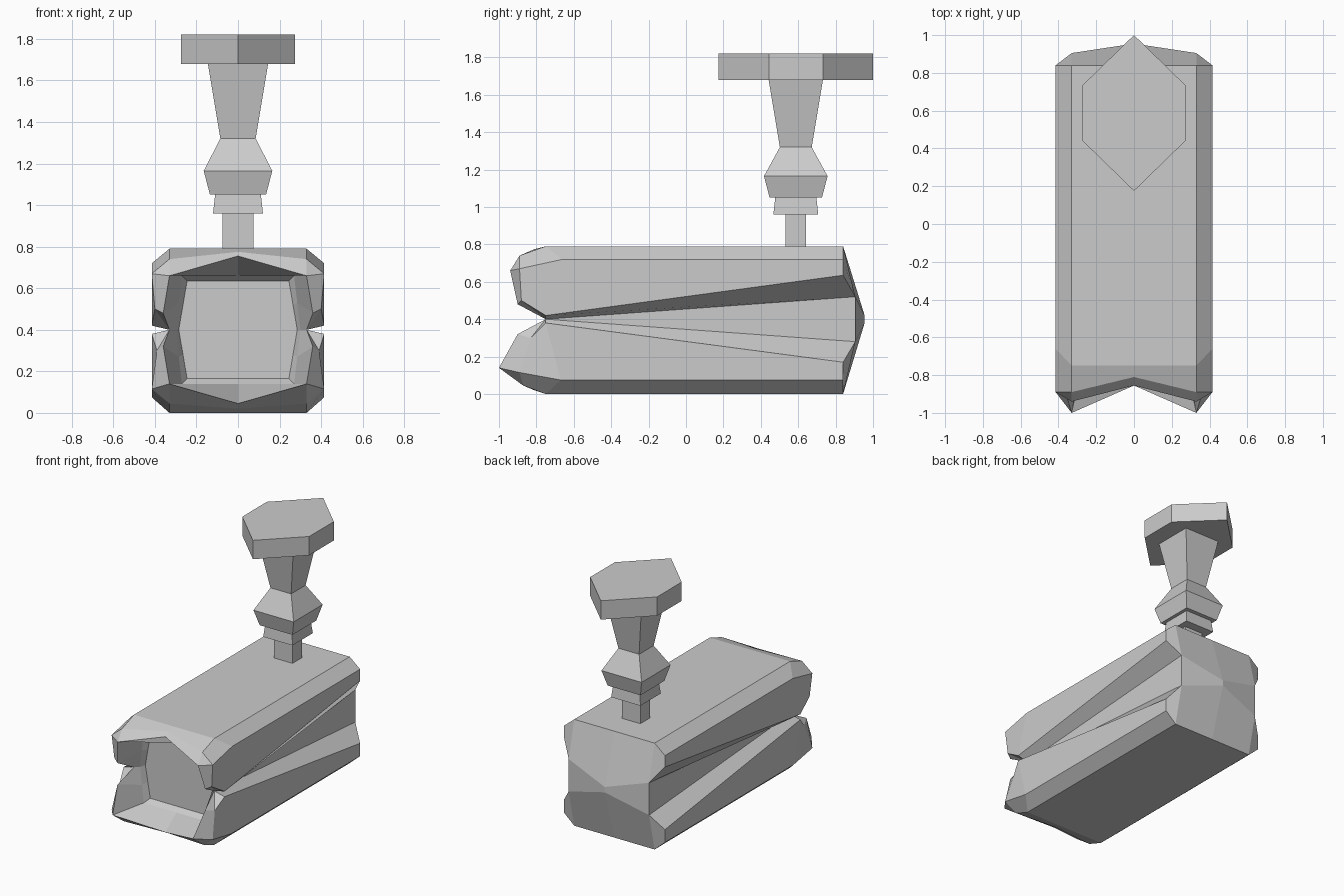
import bpy, bmesh

if "Cube" in bpy.data.objects:
    bpy.data.objects.remove(bpy.data.objects["Cube"])


def finish(name, bm):
    bmesh.ops.remove_doubles(bm, verts=bm.verts[:], dist=0.001)
    bmesh.ops.recalc_face_normals(bm, faces=bm.faces[:])
    me = bpy.data.meshes.new(name)
    bm.to_mesh(me)
    bm.free()
    ob = bpy.data.objects.new(name, me)
    bpy.context.collection.objects.link(ob)
    return ob


def bridge(bm, a, b, closed):
    n = len(a)
    for i in range(n if closed else n - 1):
        j = (i + 1) % n
        bm.faces.new((a[i], a[j], b[j], b[i]))


def loft(name, rings):
    bm = bmesh.new()
    vs = [[bm.verts.new(p) for p in r] for r in rings]
    for a, b in zip(vs, vs[1:]):
        bridge(bm, a, b, True)
    bm.faces.new(vs[0])
    bm.faces.new(vs[-1])
    return finish(name, bm)


# Body: half sections from bottom centre to top centre, back to mouth
back = [(0, .84, 0), (.33, .84, 0), (.415, .84, .075), (.415, .84, .17), (.33, .905, .28),
        (.33, .905, .52), (.415, .84, .635), (.415, .84, .72), (.33, .84, .79), (0, .84, .79)]
front = [(0, -.75, 0), (.33, -.75, 0), (.415, -.67, .075), (.415, -.75, .38), (.33, -.75, .4),
         (.33, -.75, .4), (.415, -.75, .42), (.415, -.66, .72), (.33, -.75, .79), (0, -.75, .79)]
edge = [(0, -.81, .02), (.33, -.87, .045), (.415, -.89, .115), (.39, -.83, .30), (.33, -.75, .4),
        (.33, -.75, .4), (.40, -.88, .50), (.415, -.89, .67), (.33, -.89, .74), (0, -.81, .775)]
lip = [(0, -.855, .045), (.33, -1, .14), (.33, -1, .14), (.36, -.9, .32), (.33, -.75, .4),
       (.33, -.75, .4), (.36, -.9, .48), (.33, -.94, .66), (.33, -.94, .66), (0, -.855, .755)]


def opening(w, mid, y, z0, z1):
    return [(0, y, z0), (w, y, z0), (w, y, z0), ((w + mid) / 2, y, (z0 + .4) / 2), (mid, y, .4),
            (mid, y, .4), ((w + mid) / 2, y, (z1 + .4) / 2), (w, y, z1), (w, y, z1), (0, y, z1)]


bm = bmesh.new()
sections = [back, front, edge, lip, opening(.27, .30, -.72, .14, .66),
            opening(.245, .285, -.68, .165, .635)]
vs = [[bm.verts.new(p) for p in s] for s in sections]
for a, b in zip(vs, vs[1:]):
    bridge(bm, a, b, False)
bm.faces.new(vs[-1])  # plate inside the mouth
# Faceted rear bulge
r = vs[0]
c1, c2 = bm.verts.new((0, .955, .38)), bm.verts.new((0, .955, .42))
for f in ((r[0], r[1], r[4], c1), (r[1], r[2], r[3], r[4]), (r[4], r[5], c2, c1),
          (r[5], r[6], r[7], r[8]), (r[5], r[8], r[9], c2)):
    bm.faces.new(f)
bmesh.ops.remove_doubles(bm, verts=bm.verts[:], dist=0.001)
bmesh.ops.mirror(bm, geom=bm.verts[:] + bm.edges[:] + bm.faces[:], axis='X', merge_dist=0.001)
finish("body", bm)

# Handle stem: stacked square sections (half x, half y, z)
CY = .587


def square(hx, hy, z):
    return [(sx * hx, CY + sy * hy, z) for sx, sy in ((-1, -1), (1, -1), (1, 1), (-1, 1))]


loft("handle_stem", [square(*p) for p in (
    (.075, .055, .78), (.075, .055, .96), (.12, .12, .96), (.11, .11, 1.05), (.135, .14, 1.05),
    (.165, .17, 1.165), (.085, .085, 1.32), (.145, .145, 1.68))])

# Six-sided knob
hexagon = [(0, .175), (.275, .443), (.275, .732), (0, 1), (-.275, .732), (-.275, .443)]
loft("handle_knob", [[(x, y, z) for x, y in hexagon] for z in (1.68, 1.82)])
